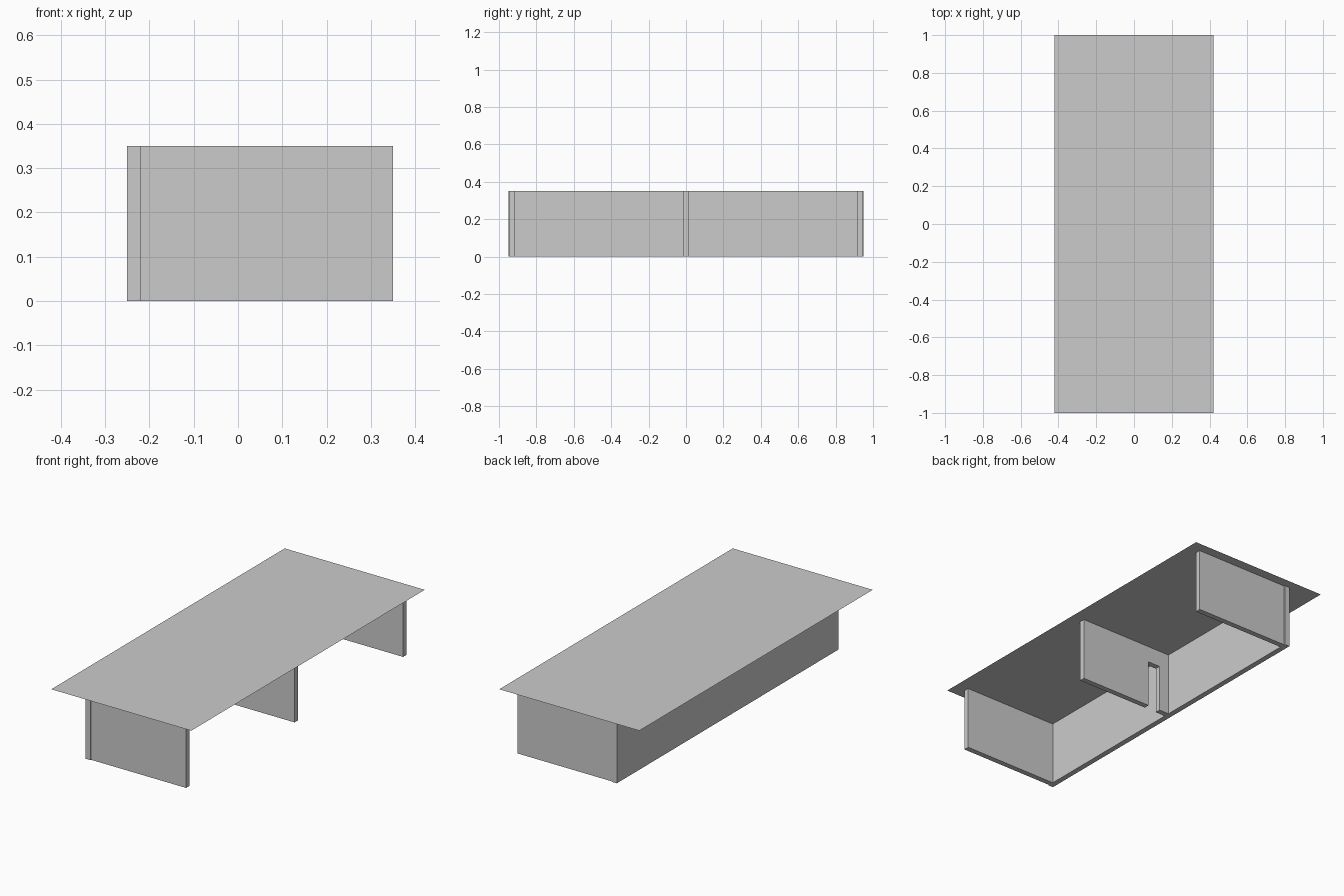
import bpy, bmesh

if "Cube" in bpy.data.objects:
    bpy.data.objects.remove(bpy.data.objects["Cube"])

H = 0.35          # height of the supports
FRONT = 0.35      # open edge of the cross panels
BACK = -0.22      # inner face of the long panel


def make_object(name, bm):
    bmesh.ops.recalc_face_normals(bm, faces=bm.faces)
    mesh = bpy.data.meshes.new(name)
    bm.to_mesh(mesh)
    bm.free()
    obj = bpy.data.objects.new(name, mesh)
    bpy.context.collection.objects.link(obj)
    return obj


def panel(name, profile, y0, y1):
    """Extrude an (x, z) outline along y."""
    bm = bmesh.new()
    face = bm.faces.new([bm.verts.new((x, y0, z)) for x, z in profile])
    ext = bmesh.ops.extrude_face_region(bm, geom=[face])
    verts = [v for v in ext["geom"] if isinstance(v, bmesh.types.BMVert)]
    bmesh.ops.translate(bm, verts=verts, vec=(0, y1 - y0, 0))
    return make_object(name, bm)


def rect(x0, x1):
    return [(x0, 0), (x1, 0), (x1, H), (x0, H)]


# Paper-thin table top
bm = bmesh.new()
bm.faces.new([bm.verts.new((x, y, H)) for x, y in
              ((-0.42, -1), (0.42, -1), (0.42, 1), (-0.42, 1))])
bm.normal_update()
make_object("table_top", bm)

# Long panel running the length of the table
panel("long_panel", rect(-0.25, BACK), -0.95, 0.95)

# End panels
panel("front_end_panel", rect(BACK, FRONT), -0.945, -0.915)
panel("back_end_panel", rect(BACK, FRONT), 0.915, 0.945)

# Middle panel with a slot open at the floor
slot = [(BACK, 0), (-0.16, 0), (-0.16, 0.26), (-0.085, 0.26),
        (-0.085, 0), (FRONT, 0), (FRONT, H), (BACK, H)]
panel("middle_panel", slot, -0.015, 0.015)
